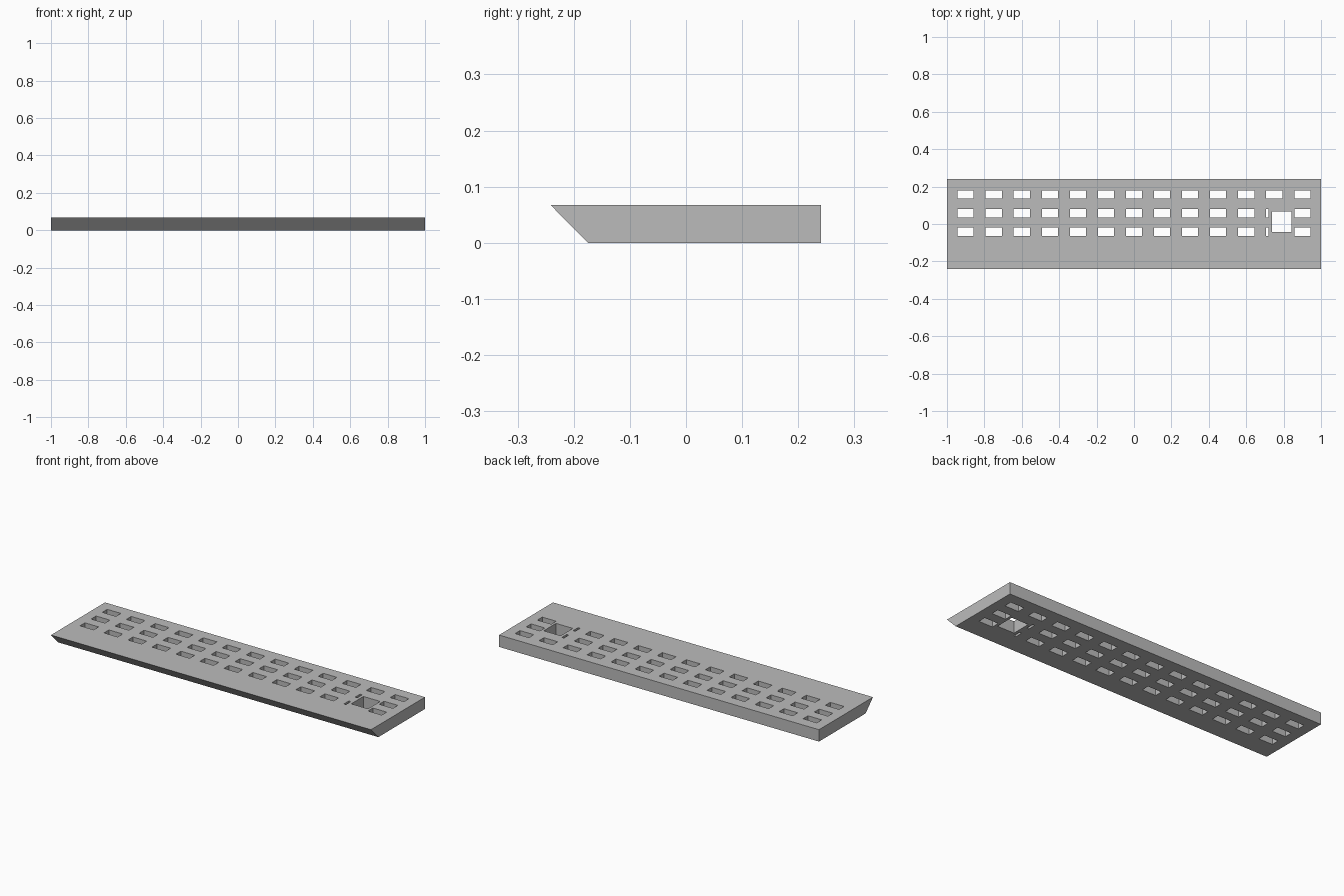
import bpy, bmesh
from mathutils import Matrix

if "Cube" in bpy.data.objects:
    bpy.data.objects.remove(bpy.data.objects["Cube"])

H = 0.067

grey = bpy.data.materials.new("plain grey")
grey.diffuse_color = (0.5, 0.5, 0.5, 1)
grey.use_nodes = True
grey.node_tree.nodes["Principled BSDF"].inputs["Base Color"].default_value = grey.diffuse_color


def mesh_object(name, bm):
    bmesh.ops.recalc_face_normals(bm, faces=bm.faces)
    me = bpy.data.meshes.new(name)
    bm.to_mesh(me)
    bm.free()
    me.materials.append(grey)
    ob = bpy.data.objects.new(name, me)
    bpy.context.collection.objects.link(ob)
    return ob


def add_hole(bm, x0, x1, y0, y1):
    m = Matrix.Translation(((x0 + x1) / 2, (y0 + y1) / 2, H / 2))
    bmesh.ops.create_cube(bm, size=1, matrix=m @ Matrix.Diagonal((x1 - x0, y1 - y0, H * 2, 1)))


# Plank: side profile with a sloped front, extruded along x
bm = bmesh.new()
profile = [(-0.175, 0), (0.241, 0), (0.241, H), (-0.241, H)]
face = bm.faces.new([bm.verts.new((-1, y, z)) for y, z in profile])
ext = bmesh.ops.extrude_face_region(bm, geom=[face])
bmesh.ops.translate(bm, vec=(2, 0, 0), verts=[v for v in ext["geom"] if isinstance(v, bmesh.types.BMVert)])
plank = mesh_object("slotted_plank", bm)

# Slots: 13 columns by 3 rows, shortened beside the square opening
bm = bmesh.new()
for row, y in enumerate((0.157, 0.058, -0.042)):
    for col in range(13):
        x = -0.9 + 0.15 * col
        right = 0.72 if col == 11 and row > 0 else x + 0.043
        add_hole(bm, x - 0.043, right, y - 0.022, y + 0.022)

# Square opening
add_hole(bm, 0.737, 0.842, -0.042, 0.067)
cutter = mesh_object("hole_cutter", bm)
cutter.hide_render = True

# Cut the holes
mod = plank.modifiers.new("holes", 'BOOLEAN')
mod.operation = 'DIFFERENCE'
mod.solver = 'EXACT'
mod.object = cutter
bpy.context.view_layer.objects.active = plank
bpy.ops.object.modifier_apply(modifier=mod.name)
bpy.data.objects.remove(cutter)
